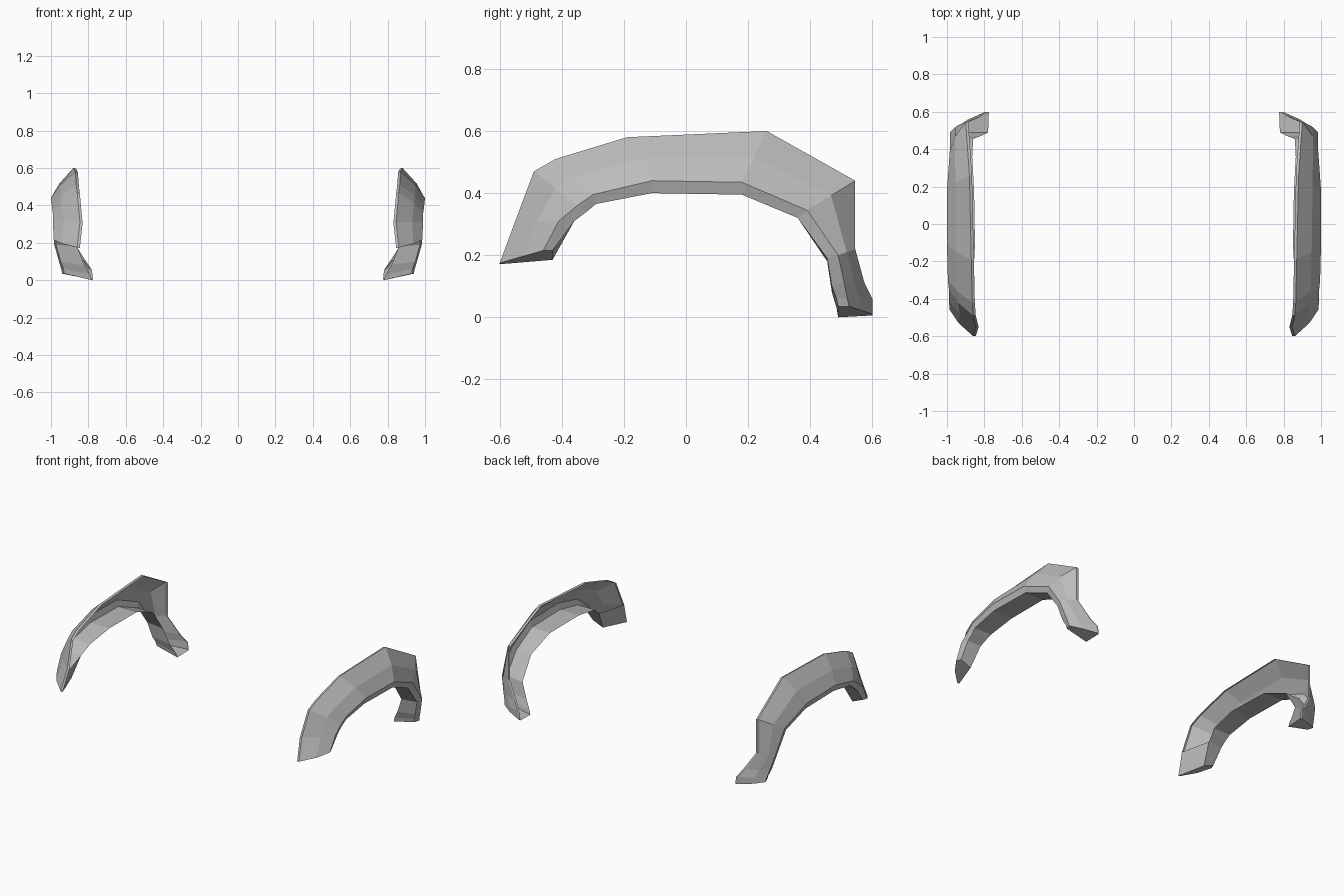
import bpy
import bmesh
from mathutils import Vector

default_cube = bpy.data.objects.get("Cube")
if default_cube:
    bpy.data.objects.remove(default_cube, do_unlink=True)

# One plain grey for both flares
grey = bpy.data.materials.new("primer_grey")
grey.use_nodes = True
colour = (0.5, 0.5, 0.5, 1.0)
grey.diffuse_color = colour
grey.node_tree.nodes["Principled BSDF"].inputs["Base Color"].default_value = colour

# Stations along the arch, front to back:
# top ridge, outer rim, inner edge of the lip, rise of the lip towards the outside
stations = [
    ((.86, -.60, .175), (.985, -.46, .215), (.90, -.43, .185), .03),
    ((.845, -.55, .31), (.99, -.41, .31), (.88, -.36, .31), 0),
    ((.86, -.49, .47), (.99, -.35, .36), (.87, -.32, .34), 0),
    ((.865, -.42, .51), (.995, -.30, .395), (.86, -.29, .365), 0),
    ((.87, -.19, .58), (1, -.11, .44), (.85, -.11, .40), 0),
    ((.88, .26, .60), (1, .18, .435), (.855, .18, .395), 0),
    ((.90, .545, .44), (.985, .39, .345), (.865, .36, .32), 0),
    ((.90, .545, .22), (.985, .49, .20), (.86, .455, .18), .01),
    ((.83, .575, .11), (.96, .51, .11), (.82, .47, .08), .02),
    ((.795, .60, .06), (.945, .52, .06), (.79, .485, .03), .03),
    ((.79, .60, .01), (.94, .525, .035), (.78, .49, 0), .035),
]
RIDGE_FLANGE = Vector((.014, 0, .004))
BULGE = Vector((.015, 0, 0))
STRIP_INSET = .012


def section(ridge, rim, lip, rise):
    """Open cross-section: flange, ridge, crease, rim, strip foot, lip edge."""
    ridge, rim, lip = Vector(ridge), Vector(rim), Vector(lip)
    crease = (ridge + rim) / 2 + BULGE
    strip_foot = Vector((rim.x - STRIP_INSET, lip.y, lip.z + rise))
    return [ridge - RIDGE_FLANGE, ridge, crease, rim, strip_foot, lip]


def build_flare(name, side):
    bm = bmesh.new()
    rings = []
    for station in stations:
        ring = [bm.verts.new((p.x * side, p.y, p.z)) for p in section(*station)]
        rings.append(ring)

    def add_face(verts):
        bm.faces.new(verts if side > 0 else verts[::-1])

    # Sheet between neighbouring sections, open on the inside
    for a, b in zip(rings, rings[1:]):
        for i in range(len(a) - 1):
            add_face([a[i], a[i + 1], b[i + 1], b[i]])
    # Backing plate that boxes in the front tip
    front, behind = rings[0], rings[1]
    add_face([front[-1], front[0], behind[0], behind[-1]])
    # End caps at the front tip and the rear foot
    add_face(front[::-1])
    add_face(rings[-1])

    mesh = bpy.data.meshes.new(name)
    bm.to_mesh(mesh)
    bm.free()
    mesh.materials.append(grey)
    flare = bpy.data.objects.new(name, mesh)
    bpy.context.collection.objects.link(flare)


# Mirrored pair of wheel arch flares
build_flare("left_wheel_arch_flare", 1)
build_flare("right_wheel_arch_flare", -1)
